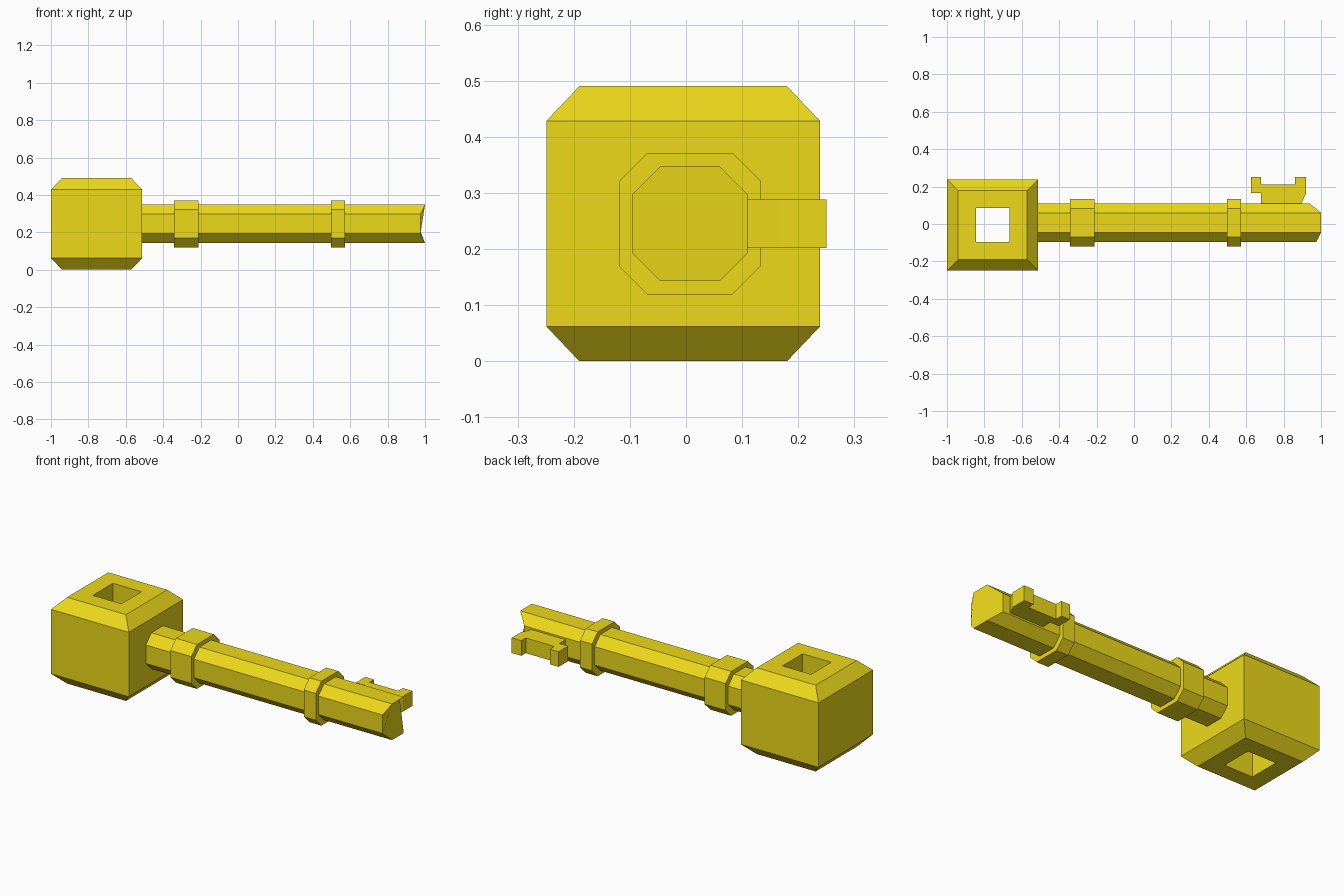
import bpy, bmesh

if "Cube" in bpy.data.objects:
    bpy.data.objects.remove(bpy.data.objects["Cube"])

gold = bpy.data.materials.new("yellow_metal")
gold.diffuse_color = (0.85, 0.70, 0.01, 1)
gold.use_nodes = True
gold.node_tree.nodes["Principled BSDF"].inputs["Base Color"].default_value = gold.diffuse_color


def loft(name, rings, closed=False):
    """Skin equal-length rings of points; cap the ends or close the loop."""
    bm = bmesh.new()
    loops = [[bm.verts.new(p) for p in r] for r in rings]
    pairs = list(zip(loops, loops[1:]))
    if closed:
        pairs.append((loops[-1], loops[0]))
    else:
        bm.faces.new(loops[0])
        bm.faces.new(loops[-1])
    n = len(loops[0])
    for a, b in pairs:
        for i in range(n):
            j = (i + 1) % n
            bm.faces.new((a[i], a[j], b[j], b[i]))
    bmesh.ops.recalc_face_normals(bm, faces=bm.faces)
    mesh = bpy.data.meshes.new(name)
    bm.to_mesh(mesh)
    bm.free()
    mesh.materials.append(gold)
    obj = bpy.data.objects.new(name, mesh)
    bpy.context.collection.objects.link(obj)
    return obj


def square(half, z, cx=-0.756, cy=-0.005):
    return [(cx + sx * half, cy + sy * half, z)
            for sx, sy in ((-1, -1), (1, -1), (1, 1), (-1, 1))]


def octagon(x, r, c, cy=0.007, cz=0.245):
    """Chamfered square across the shaft; x may depend on y side."""
    f = r - c
    pts = [(-f, -r), (f, -r), (r, -f), (r, f), (f, r), (-f, r), (-r, f), (-r, -f)]
    return [(x, cy + a, cz + b) for a, b in pts]


# Chamfered bow with a square hole through it
loft("bow", [square(0.09, 0), square(0.185, 0), square(0.244, 0.062),
             square(0.244, 0.428), square(0.185, 0.49), square(0.09, 0.49)], closed=True)

# Octagonal shaft with its tip cut back on both sides
tip = octagon(1.0, 0.1025, 0.05)
for i, x in ((2, 0.94), (3, 0.94), (6, 0.975), (7, 0.975)):
    tip[i] = (x,) + tip[i][1:]
loft("shaft", [octagon(-0.512, 0.1025, 0.05), tip])

# Collars around the shaft
for name, x0, x1 in (("bow_collar", -0.342, -0.21), ("tip_collar", 0.497, 0.572)):
    loft(name, [octagon(x0, 0.126, 0.05), octagon(x1, 0.126, 0.05)])

# Notched bit
bit = [(0.68, 0.10), (0.89, 0.10), (0.92, 0.165), (0.92, 0.25), (0.86, 0.25),
       (0.86, 0.21), (0.68, 0.21), (0.68, 0.25), (0.625, 0.25), (0.625, 0.165), (0.68, 0.165)]
loft("bit", [[(x, y, z) for x, y in bit] for z in (0.202, 0.288)])
